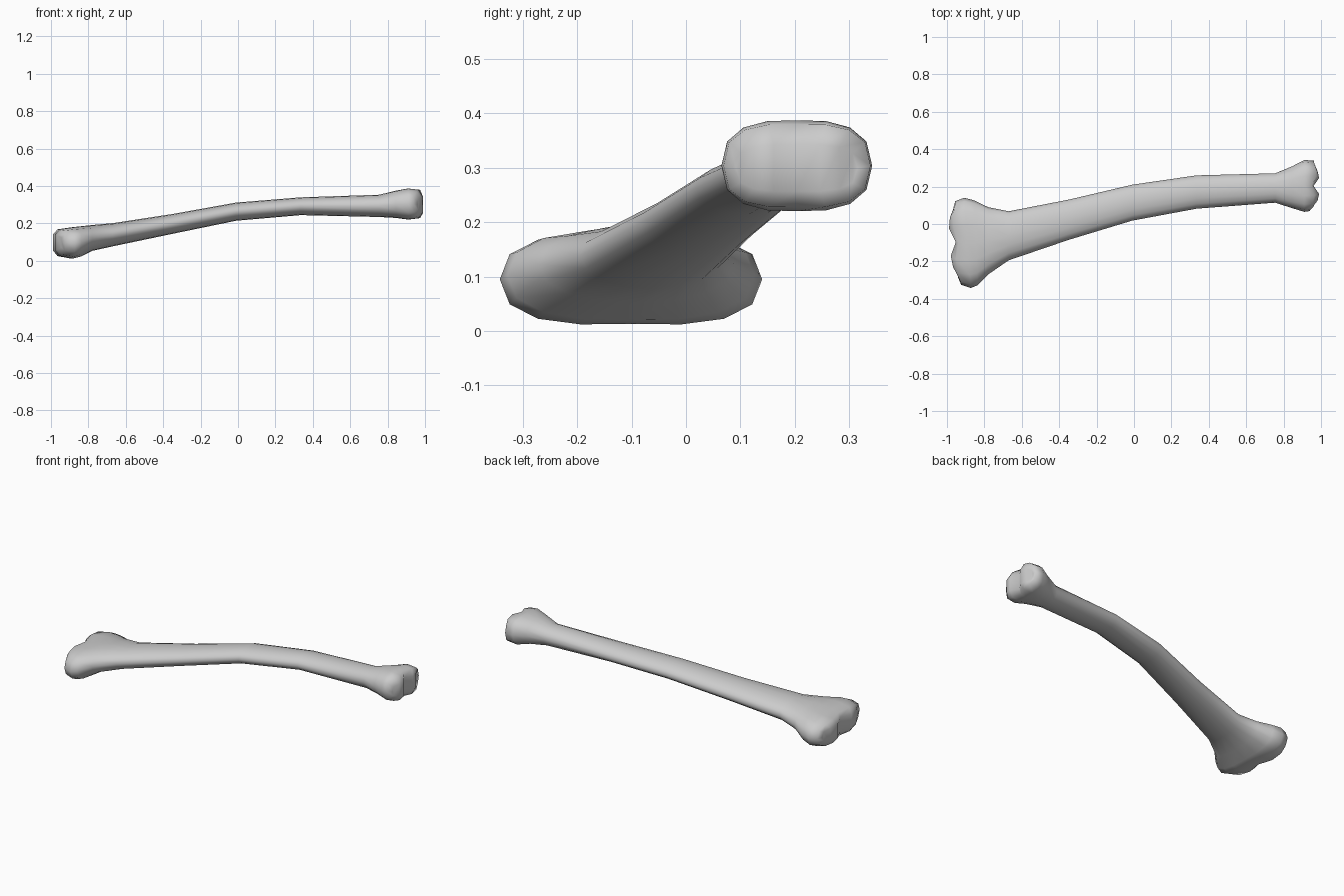
import bpy, bmesh, math

N = 16
# Cross-sections: x, y min, y max, z min, z max, lobe depth, shear, groove, boxiness
RINGS = [
    (-0.953, -0.285, 0.090, 0.050, 0.145, -0.036, -0.012, 0.10, 0.6),
    (-0.940, -0.325, 0.122, 0.015, 0.178, -0.022, -0.016, 0.14, 0.7),
    (-0.890, -0.342, 0.140, 0.000, 0.190, 0, -0.018, 0.14, 0.75),
    (-0.845, -0.328, 0.126, 0.012, 0.193, 0, -0.008, 0.10, 0.8),
    (-0.780, -0.270, 0.090, 0.050, 0.194, 0, 0, 0.04, 0.9),
    (-0.670, -0.194, 0.068, 0.077, 0.201, 0, 0, 0, 1),
    (-0.350, -0.085, 0.130, 0.144, 0.250, 0, 0, 0, 1),
    (-0.010, 0.018, 0.210, 0.214, 0.311, 0, 0, 0, 1),
    (0.335, 0.082, 0.260, 0.244, 0.339, 0, 0, 0, 1),
    (0.755, 0.114, 0.271, 0.234, 0.353, 0, 0, 0, 0.95),
    (0.845, 0.085, 0.308, 0.226, 0.378, 0, 0, 0.04, 0.85),
    (0.910, 0.065, 0.342, 0.212, 0.395, 0, 0, 0.09, 0.75),
    (0.950, 0.069, 0.339, 0.219, 0.388, 0.022, 0.012, 0.10, 0.7),
    (0.960, 0.092, 0.315, 0.252, 0.347, 0.034, 0.0, 0.10, 0.6),
]


def ring_points(x, y0, y1, z0, z1, lobe, shear, groove, power):
    pts = []
    for i in range(N):
        a = 2 * math.pi * i / N
        v, w = math.cos(a), math.sin(a)
        w = math.copysign(abs(w) ** power, w) if abs(w) > 1e-6 else 0
        h = (z1 - z0) / 2 * (1 - groove * (1 - v * v) ** 4)
        pts.append((x + lobe * math.sin(math.pi * v) ** 2 + shear * v,
                    (y0 + y1) / 2 + (y1 - y0) / 2 * v,
                    (z0 + z1) / 2 + h * w))
    return pts


# Bone shaft and forked knuckle ends
bm = bmesh.new()
loops = [[bm.verts.new(p) for p in ring_points(*r)] for r in RINGS]
for a, b in zip(loops, loops[1:]):
    for i in range(N):
        j = (i + 1) % N
        bm.faces.new((a[i], a[j], b[j], b[i]))

# End caps in strips that follow the two lobes
for ring in (loops[0], loops[-1]):
    for i in range(N // 2):
        quad = [ring[i], ring[i + 1], ring[(N - i - 1) % N], ring[(N - i) % N]]
        bm.faces.new(list(dict.fromkeys(quad)))

bmesh.ops.recalc_face_normals(bm, faces=bm.faces)
mesh = bpy.data.meshes.new("bone")
bm.to_mesh(mesh)
bm.free()
bone = bpy.data.objects.new("bone", mesh)
bpy.context.collection.objects.link(bone)
for p in mesh.polygons:
    p.use_smooth = True
